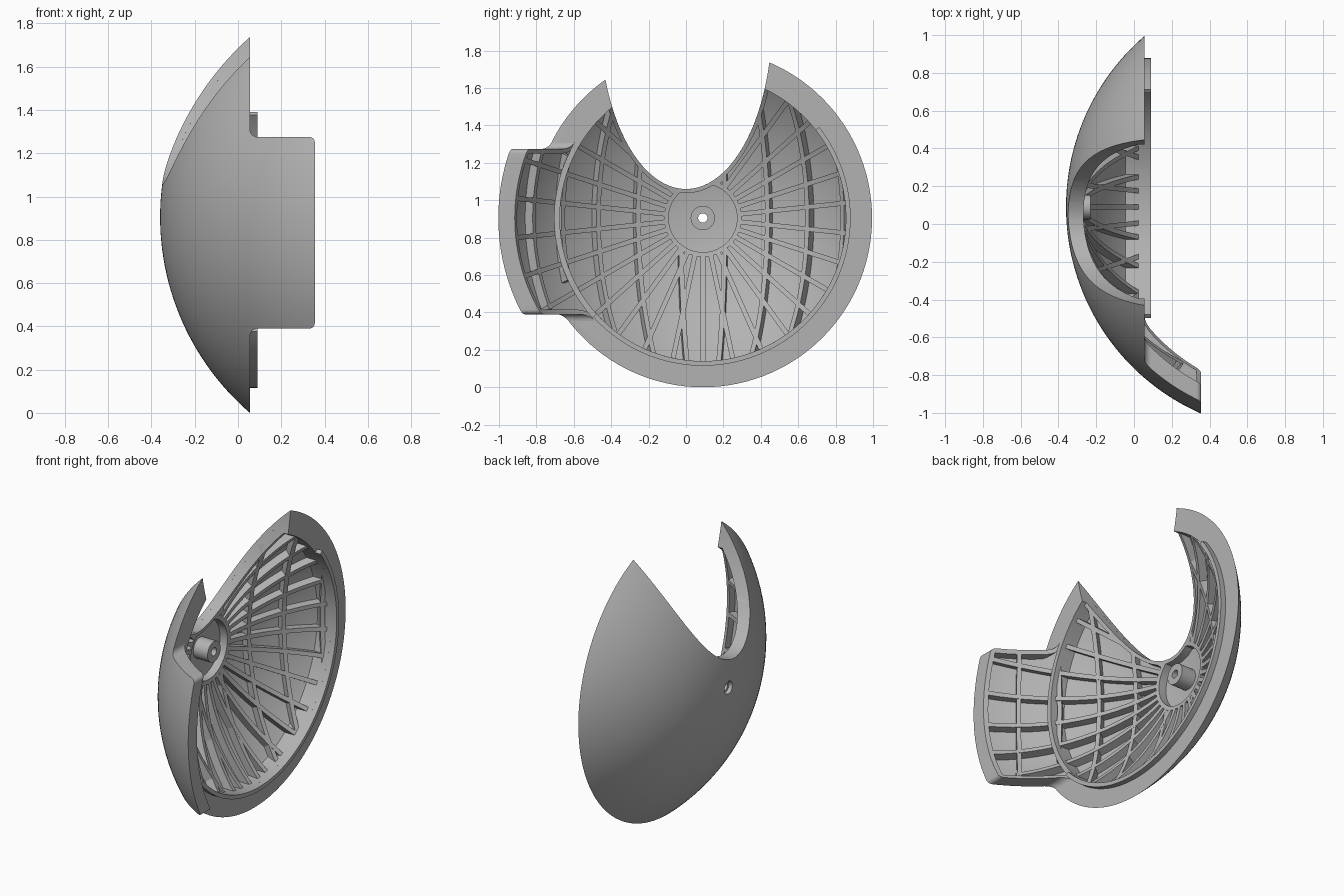
import bpy, bmesh
from math import sin, cos, asin, sqrt, radians, pi
from mathutils import Vector

if "Cube" in bpy.data.objects:
    bpy.data.objects.remove(bpy.data.objects["Cube"], do_unlink=True)

# Shared dimensions: a spherical shell whose axis runs along x
C = Vector((0.834, 0.09, 0.905))
R_OUT, R_SKIN, R_IN = 1.194, 1.165, 1.114
RIM_X = 0.055
RIB = 0.026

grey = bpy.data.materials.new("plain_grey")
grey.use_nodes = True
grey.diffuse_color = (0.45, 0.45, 0.45, 1)
grey.node_tree.nodes["Principled BSDF"].inputs["Base Color"].default_value = grey.diffuse_color


def sweep(name, strips, closed=False):
    """Make one object from strips; each strip is a list of matching cross-sections."""
    bm = bmesh.new()
    for rings in strips:
        vs = [[bm.verts.new(p) for p in ring] for ring in rings]
        n = len(vs[0])
        pairs = list(zip(vs, vs[1:])) + ([(vs[-1], vs[0])] if closed else [])
        for a, b in pairs:
            for i in range(n):
                j = (i + 1) % n
                bm.faces.new((a[i], a[j], b[j], b[i]))
        if not closed:
            bm.faces.new(vs[0])
            bm.faces.new(vs[-1])
    bmesh.ops.recalc_face_normals(bm, faces=bm.faces)
    me = bpy.data.meshes.new(name)
    bm.to_mesh(me)
    bm.free()
    me.materials.append(grey)
    ob = bpy.data.objects.new(name, me)
    bpy.context.collection.objects.link(ob)
    return ob


def cut(ob, cutter, operation="DIFFERENCE"):
    mod = ob.modifiers.new("cut", "BOOLEAN")
    mod.operation, mod.solver, mod.object = operation, "EXACT", cutter
    dg = bpy.context.evaluated_depsgraph_get()
    me = bpy.data.meshes.new_from_object(ob.evaluated_get(dg))
    ob.modifiers.clear()
    ob.data = me


def steps(a, b, n):
    return [a + (b - a) * i / n for i in range(n + 1)]


def polar(r, x, ang):
    return Vector((x, C.y + r * cos(ang), C.z + r * sin(ang)))


def ball(R, theta, ang):
    return polar(R * sin(theta), C.x - R * cos(theta), ang)


def shell_x(R, r):
    return C.x - sqrt(R * R - r * r)


def turned(name, profile, a0=0, a1=360, n=96):
    """Turn an (r, x) profile round the axis between two angles in degrees."""
    full = a1 - a0 == 360
    angs = steps(radians(a0), radians(a1), n)
    rings = [[polar(r, x, a) for r, x in profile] for a in (angs[:-1] if full else angs)]
    return sweep(name, [rings], full)


def arc(x, z, r, a0, a1):
    return [(x + r * cos(radians(a)), z + r * sin(radians(a))) for a in steps(a0, a1, 6)]


# Cutters: front outline with tab, open side, top notch, hub clearance
tab = (arc(.09, 1.31, .035, 180, 270) + arc(.33, 1.25, .025, 90, 0)
       + arc(.33, .415, .025, 0, -90) + arc(.09, .355, .035, 90, 180))
outline = tab + [(RIM_X, -.3), (-1, -.3), (-1, 2), (RIM_X, 2)]
keep = sweep("keep_outline", [[[(x, y, z) for x, z in outline] for y in (-2, 2)]])
open_side = sweep("open_side", [[[(x, -.3, -1), (x, 2, -1), (x, 2, 3), (x, -.3, 3)]
                                 for x in (RIM_X, 2)]])


def notch_point(t, grow=0):
    return (.46 + grow) * cos(t), 1.96 + (.90 + grow) * sin(t)


notch = sweep("notch_cutter", [[[(x, *notch_point(t)) for t in steps(0, 2 * pi, 96)[:-1]]
                                for x in (-1, 1)]])
hub_space = turned("hub_cutter", [(.001, -1), (.19, -1), (.19, 1), (.001, 1)], n=48)
cutters = [keep, open_side, notch, hub_space]
for c in cutters:
    c.hide_render = True

# Outer skin with the axle hole
thetas = steps(radians(1.9), radians(68), 36)
skin = turned("outer_skin", [(R * sin(t), C.x - R * cos(t)) for R, ts in
                             ((R_OUT, thetas), (R_SKIN, thetas[::-1])) for t in ts], n=120)
cut(skin, keep, "INTERSECT")
cut(skin, open_side)
cut(skin, notch)

# Flat rim flange, interrupted by the tab
flange = turned("rim_flange", [(.886, RIM_X), (.765, RIM_X), (.765, shell_x(1.18, .765)),
                               (.83, shell_x(1.18, .83))], -141, 153)
cut(flange, notch)

# Ring across the tab, and raised lip
turned("tab_ring", [(.765, RIM_X), (.795, RIM_X), (.795, shell_x(1.18, .795)),
                    (.765, shell_x(1.18, .765))], 152, 220, 24)
turned("raised_lip", [(.765, .09), (.79, .09), (.79, .04), (.765, .04)], -138, 38, 72)

# Spokes
spokes = []
for k in range(30):
    deg = 6 + 12 * k
    ang = radians(deg)
    end = asin(.78 / R_IN)
    if abs(deg - 180) < 20:
        end = radians(63.7)
    elif deg == 210:
        end = radians(59)
    side = Vector((0, -sin(ang), cos(ang))) * RIB / 2
    spokes.append([[ball(1.17, t, ang) - side, ball(1.17, t, ang) + side,
                    ball(R_IN, t, ang) + side, ball(R_IN, t, ang) - side]
                   for t in steps(asin(.192 / R_IN), end, 14)])
spoke_ob = sweep("radial_ribs", spokes)
cut(spoke_ob, notch)

# Upright ribs crossing the spokes
uprights = []
for deg in (-54, -42, -30, -18, -6, 6, 18, 30, 42):
    a = radians(deg)
    if deg == -54:
        lo, hi = asin(-.485 / R_IN), asin(.35 / R_IN)
    else:
        hi = asin(sqrt(((.785 / R_IN) ** 2 - sin(a) ** 2) / cos(a) ** 2))
        lo = -hi
    side = Vector((sin(a), cos(a), 0)) * RIB / 2
    rings = []
    for p in steps(lo, hi, 24):
        d = Vector((-cos(p) * cos(a), cos(p) * sin(a), sin(p)))
        outer, inner = C + d * 1.17, C + d * (R_IN + .001)
        rings.append([outer - side, outer + side, inner + side, inner - side])
    uprights.append(rings)
upright_ob = sweep("upright_ribs", uprights)
cut(upright_ob, hub_space)
cut(upright_ob, notch)

# Wall along the notch
rings = []
for t in steps(pi, 2 * pi, 160):
    p, q = notch_point(t), notch_point(t, .022)
    rp, rq = [sqrt((y - C.y) ** 2 + (z - C.z) ** 2) for y, z in (p, q)]
    if max(rp, rq) < .903:
        rings.append([Vector((min(RIM_X, shell_x(R, r)), *v)) for R, r, v in
                      ((1.192, rp, p), (R_IN, rp, p), (R_IN, rq, q), (1.192, rq, q))])
sweep("notch_wall", [rings])

# Frame round the edge of the tab
path = []
for (x0, z0), (x1, z1) in zip(tab, tab[1:]):
    n = max(1, int(sqrt((x1 - x0) ** 2 + (z1 - z0) ** 2) / .03))
    path += list(zip(steps(x0, x1, n), steps(z0, z1, n)))[:-1]
path.append(tab[-1])


def on_shell(R, x, z):
    return Vector((x, C.y - sqrt(R * R - (x - C.x) ** 2 - (z - C.z) ** 2), z))


rings = []
for i, (x, z) in enumerate(path):
    a, b = path[max(i - 1, 0)], path[min(i + 1, len(path) - 1)]
    d = Vector((b[0] - a[0], b[1] - a[1])).normalized() * .025
    xi, zi = x + d.y, z - d.x
    rings.append([on_shell(1.192, x, z), on_shell(R_IN, x, z),
                  on_shell(R_IN, xi, zi), on_shell(1.192, xi, zi)])
sweep("tab_frame", [rings])

# Hub wall and bored centre boss
hub = turned("hub_wall", [(r, shell_x(R, r)) for R, r in
                          ((1.17, .183), (R_IN, .183), (R_IN, .207), (1.17, .207))], n=64)
cut(hub, notch)
turned("hub_boss", [(.025, -.335), (.065, -.335), (.065, -.23), (.025, -.23)], n=48)

# Clear the cutters and smooth the curved surfaces
for c in cutters:
    bpy.data.objects.remove(c, do_unlink=True)
for ob in bpy.context.collection.objects:
    if ob.type == "MESH" and grey.name in ob.data.materials:
        ob.data.shade_smooth()
        ob.data.set_sharp_from_angle(angle=radians(30))
